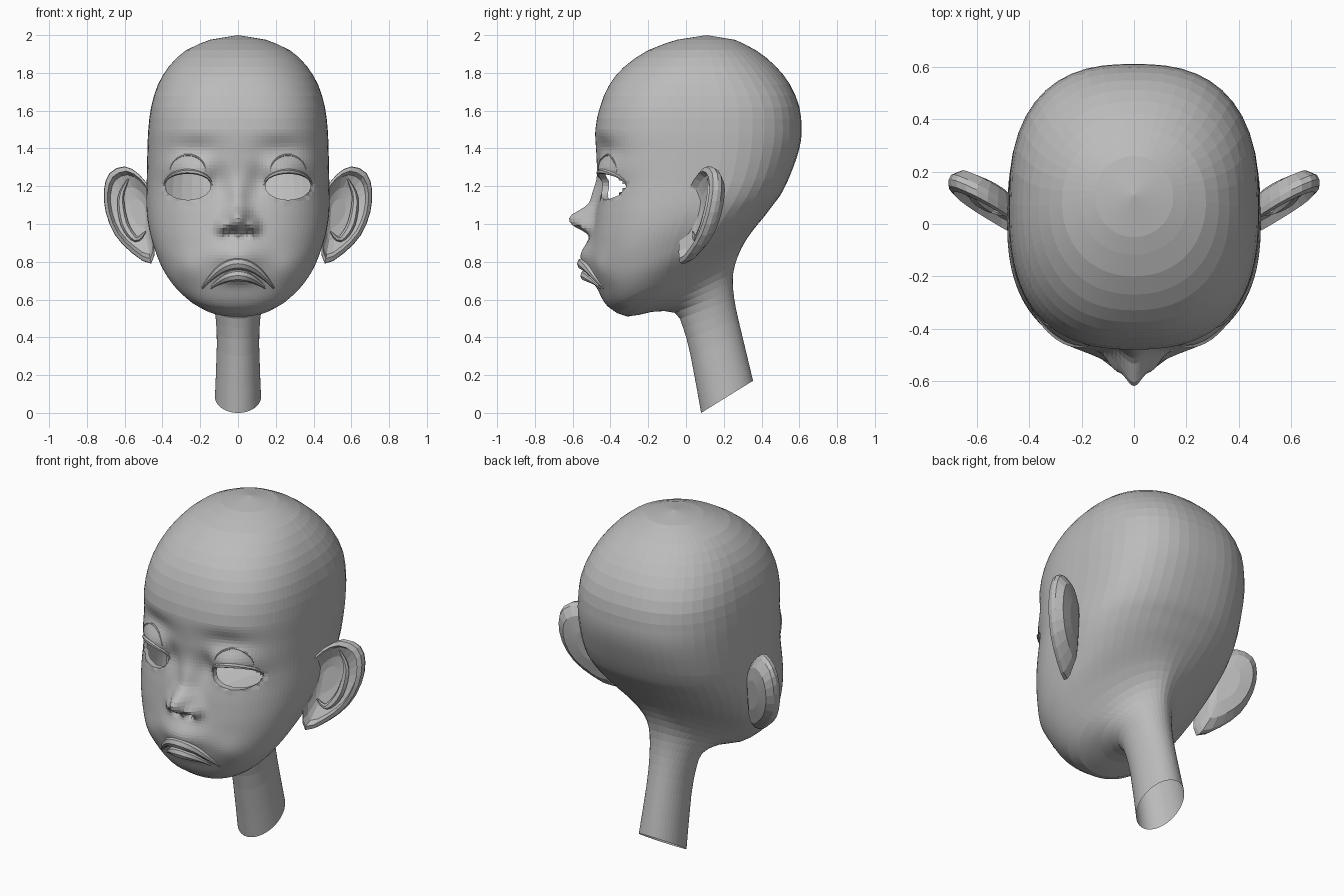
import bpy, bmesh, math
from mathutils import Vector
from mathutils.bvhtree import BVHTree

cube = bpy.data.objects.get("Cube")
if cube:
    bpy.data.objects.remove(cube, do_unlink=True)

GREY = (0.5, 0.5, 0.5, 1)
clay = bpy.data.materials.new("clay_grey")
clay.use_nodes = True
clay.diffuse_color = GREY
clay.node_tree.nodes["Principled BSDF"].inputs["Base Color"].default_value = GREY


def finish(bm, name):
    mesh = bpy.data.meshes.new(name)
    bm.to_mesh(mesh)
    bm.free()
    mesh.materials.append(clay)
    bpy.context.collection.objects.link(bpy.data.objects.new(name, mesh))


def spline(keys, steps, closed=False):
    """Smooth curve through tuples; steps(i) gives the cuts of each interval."""
    n = len(keys)
    pick = (lambda i: keys[i % n]) if closed else (lambda i: keys[min(max(i, 0), n - 1)])
    out = []
    for i in range(n if closed else n - 1):
        a, b, c, d = (pick(i + k) for k in (-1, 0, 1, 2))
        for s in range(steps(i)):
            t = s / steps(i)
            out.append(tuple(q + t / 2 * (r - p + t * (2 * p - 5 * q + 4 * r - e
                             + t * (3 * (q - r) + e - p)))
                             for p, q, r, e in zip(a, b, c, d)))
    return out if closed else out + [keys[-1]]


def loft(bm, rings, tip, base=None):
    """Join closed rings of points, with a point at the end and maybe the start."""
    rows = [[bm.verts.new(p) for p in ring] for ring in rings]
    n = len(rows[0])
    for a, b in zip(rows, rows[1:]):
        for i in range(n):
            bm.faces.new((a[i], a[(i + 1) % n], b[(i + 1) % n], b[i]))
    for row, point in ((rows[-1], tip), (rows[0], base)):
        if point is not None:
            end = bm.verts.new(point)
            for i in range(n):
                bm.faces.new((row[i], row[(i + 1) % n], end))
    bmesh.ops.recalc_face_normals(bm, faces=bm.faces)


def sweep(name, path, radius, sides=8):
    """Tube along a path whose radius tapers towards both ends."""
    path = [Vector(p) for p in path]
    last = len(path) - 1
    rings = []
    for i, p in enumerate(path):
        along = (path[min(i + 1, last)] - path[max(i - 1, 0)]).normalized()
        u = along.cross(Vector((0, 1, 0))).normalized()
        v = along.cross(u)
        r = radius * (0.15 + 0.85 * math.sin(math.pi * i / last))
        rings.append([p + r * (math.cos(a) * u + math.sin(a) * v)
                      for a in (math.tau * k / sides for k in range(sides))])
    bm = bmesh.new()
    loft(bm, rings, path[-1], path[0])
    finish(bm, name)


# Head and neck rings: front y, front z, back y, back z, half width
PROFILE = [
    (.08, 0, .355, .17, .122),
    (.025, .3, .295, .42, .112),
    (-.015, .45, .265, .55, .118),
    (-.06, .53, .25, .65, .135),
    (-.18, .535, .25, .74, .175),
    (-.31, .51, .275, .83, .245),
    (-.41, .56, .315, .91, .335),
    (-.465, .65, .365, .98, .405),
    (-.5, .77, .415, 1.04, .447),
    (-.5, .9, .46, 1.1, .474),
    (-.485, 1.03, .51, 1.17, .485),
    (-.46, 1.2, .56, 1.28, .483),
    (-.474, 1.35, .6, 1.4, .48),
    (-.48, 1.5, .612, 1.5, .475),
    (-.455, 1.62, .6, 1.62, .46),
    (-.41, 1.73, .55, 1.74, .425),
    (-.33, 1.83, .47, 1.84, .365),
    (-.2, 1.92, .37, 1.92, .275),
    (-.05, 1.975, .26, 1.975, .15),
]

# Face forms, mirrored: centre x, centre z, spread x, spread z, push in y
FORMS = {
    "nose_tip": (0, 1.035, .06, .05, -.115),
    "nose_bridge": (0, 1.14, .05, .1, -.035),
    "nose_base": (0, .985, .05, .035, -.05),
    "nose_wing": (.075, .985, .038, .04, -.055),
    "nostril": (.045, .955, .025, .02, .04),
    "upper_muzzle": (0, .83, .13, .08, -.055),
    "lower_muzzle": (0, .72, .1, .035, -.03),
    "mouth_cheek": (.27, .76, .08, .08, -.015),
    "brow_hollow": (.23, 1.4, .13, .06, .028),
    "inner_eye_corner": (.11, 1.24, .05, .09, .025),
    "eyelid": (.265, 1.28, .12, .06, -.03),
}


def face_push(x, z):
    return sum(amp * math.exp(-((abs(x) - cx) / sx) ** 2 - ((z - cz) / sz) ** 2)
               for cx, cz, sx, sz, amp in FORMS.values())


FRONT, BACK = 36, 12


def head_ring(key):
    """Rounded-square ring, boxier up the skull and pinched behind the jaw."""
    fy, fz, by, bz, w = key
    rise = min(max((bz - .65) / .6, 0), 1) * min(1, (2 - bz) / .35)
    pinch = math.exp(-((bz - .85) / .15) ** 2)
    widest = .5 - .1 * pinch
    half = []
    for i in range(FRONT + BACK + 1):
        front = i <= FRONT
        phi = math.pi / 2 * ((i / FRONT) ** 1.25 if front else 1 + (i - FRONT) / BACK)
        u = min(abs(math.sin(phi)), 1)
        n = 2 + .6 * rise - (0 if front else .45 * pinch)
        depth = (1 - u ** n) ** (1 / n)
        t = widest * (1 - depth) if front else widest + (1 - widest) * depth
        x, y, z = w * u, fy + t * (by - fy), fz + t * (bz - fz)
        if front and y < 0 and z > .6:
            y += face_push(x, z) * min(1, depth * 2)
        half.append((x, y, z))
    return half + [(-x, y, z) for x, y, z in half[-2:0:-1]]


head = bmesh.new()
rings = spline(PROFILE, lambda i: 8 if 5 < i < 13 else 2)
loft(head, [head_ring(k) for k in rings], (0, .11, 2))
skin = BVHTree.FromBMesh(head)


def on_face(x, z):
    hit = skin.ray_cast(Vector((x, -2, z)), Vector((0, 1, 0)))[0]
    return (x, hit.y, z)


# Open eye sockets with a turned-in rim
EX, EZ, EW, EH = .265, 1.2, .12, .072


def eye_distance(p):
    return math.hypot((abs(p.x) - EX) / EW, (p.z - EZ) / EH)


middles = {f: f.calc_center_median() for f in head.faces}
holes = [f for f, p in middles.items() if p.y < -.15 and eye_distance(p) < 1]
bmesh.ops.delete(head, geom=holes, context='FACES')
rim = [e for e in head.edges if e.is_boundary and e.verts[0].co.z > 1]
for v in {v for e in rim for v in e.verts}:
    q = eye_distance(v.co)
    v.co.x = math.copysign(EX + (abs(v.co.x) - EX) / q, v.co.x)
    v.co.z = EZ + (v.co.z - EZ) / q
for part in bmesh.ops.extrude_edge_only(head, edges=rim)["geom"]:
    if isinstance(part, bmesh.types.BMVert):
        part.co.y += .035
finish(head, "head_and_neck")

# Lips bent down at the corners
for name, width, top, bend, radius in (("upper_lip", .19, .79, 3.6, .032),
                                       ("lower_lip", .145, .727, 3.2, .03)):
    xs = [width * (k / 12 - 1) for k in range(25)]
    sweep(name, [on_face(x, top - bend * x * x) for x in xs], radius)

# Ear outline and inner fold in x and z; the ear leans back as it spreads
EAR = [(.46, 1.17), (.52, 1.26), (.6, 1.305), (.68, 1.27), (.71, 1.18), (.7, 1.06),
       (.65, .94), (.56, .845), (.46, .79), (.44, .9), (.45, 1.05)]
FOLD = [(.58, 1.24), (.62, 1.14), (.6, 1), (.54, .92), (.49, .96)]
# Ear layers from back to front: scale about the middle, shift in y
LAYERS = [(.4, .1), (.75, .085), (.95, .045), (1, .02), (.99, -.005),
          (.9, -.015), (.82, .02), (.55, .05), (.3, .06)]


def ear_point(x, z, shift=0):
    return Vector((x, .5 * (x - .46) + .13 * (z - 1) + shift, z))


for side, s in (("left", 1), ("right", -1)):
    def flip(p):
        return Vector((s * p.x, p.y, p.z))

    def layer_point(x, z, scale, shift):
        return flip(ear_point(.51 + (x - .51) * scale, 1.06 + (z - 1.06) * scale, shift))

    edge = spline(EAR, lambda i: 2, closed=True)
    ear = bmesh.new()
    loft(ear, [[layer_point(x, z, *layer) for x, z in edge] for layer in LAYERS],
         layer_point(0, 0, 0, .06), layer_point(0, 0, 0, .1))
    finish(ear, side + "_ear")
    sweep(side + "_ear_fold",
          [flip(ear_point(x, z, .025)) for x, z in spline(FOLD, lambda i: 4)], .022, 6)

    # Upper lid edge and the crease above it
    for name, lift, grow, radius in (("lid_edge", .005, 1.06, .013),
                                     ("lid_crease", .075, .8, .006)):
        arc = [math.pi * (1 - k / 14) for k in range(15)]
        path = [on_face(s * (EX + grow * EW * math.cos(a)),
                        EZ + lift + (EH + lift / 4) * math.sin(a)) for a in arc]
        sweep(side + "_" + name, path, radius, 6)
